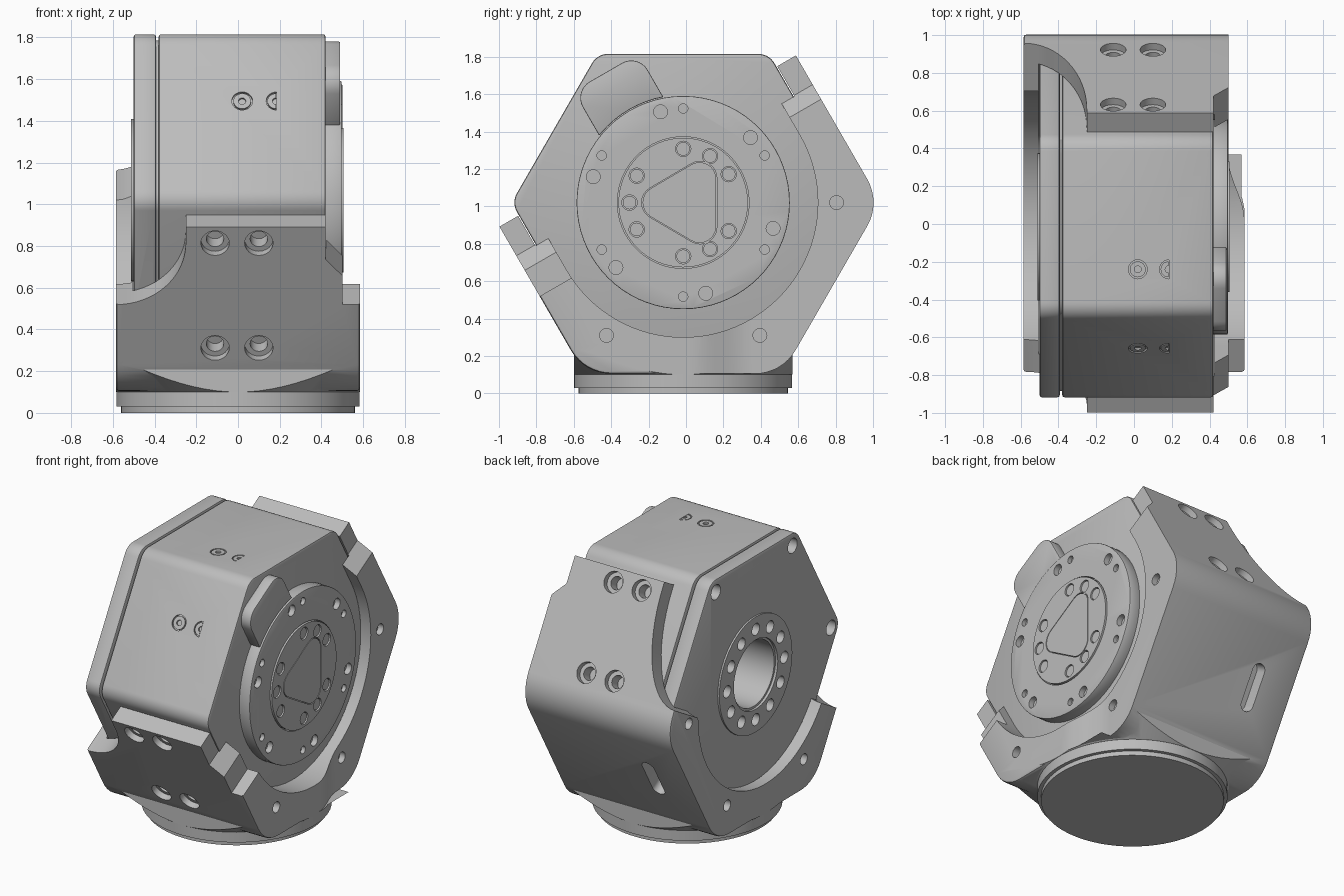
import bpy, bmesh
from math import sin, cos, pi, radians, sqrt
from mathutils import Vector

if "Cube" in bpy.data.objects:
    bpy.data.objects.remove(bpy.data.objects["Cube"])

CY, CZ = -0.015, 1.02          # joint axis runs along x through this point
END = 0.585                    # half width of the housing

metal = bpy.data.materials.new("satin grey metal")
metal.use_nodes = True
metal.diffuse_color = (0.5, 0.5, 0.5, 1)
metal.node_tree.nodes["Principled BSDF"].inputs["Base Color"].default_value = (0.5, 0.5, 0.5, 1)


# Frames map a profile point (a, b) and a height h into space
def side(a, b, h):
    return Vector((h, CY + a, CZ + b))

def up(a, b, h):
    return Vector((a, CY + b, h))

def face(deg):
    c, s = cos(radians(deg)), sin(radians(deg))
    return lambda a, b, h: Vector((a, CY + h * c - b * s, CZ + h * s + b * c))


# Profiles
def circle(r, a=0, b=0, n=48, start=0, sweep=360):
    steps = n if sweep == 360 else n + 1
    angles = [radians(start + sweep * i / n) for i in range(steps)]
    return [(a + r * cos(t), b + r * sin(t)) for t in angles]

def rounded(points, r, n=8):
    out = []
    for i, p in enumerate(points):
        p = Vector(p)
        d0 = (Vector(points[i - 1]) - p).normalized()
        d1 = (Vector(points[(i + 1) % len(points)]) - p).normalized()
        half = d0.angle(d1) / 2
        start, end = p + d0 * r / (sin(half) / cos(half)), p + d1 * r / (sin(half) / cos(half))
        centre = p + (d0 + d1).normalized() * r / sin(half)
        v0, v1 = start - centre, end - centre
        full = v0.angle(v1)
        for k in range(n + 1):
            t = k / n
            v = (v0 * sin((1 - t) * full) + v1 * sin(t * full)) / sin(full)
            out.append(tuple(centre + v))
    return out

def hexagon(apothem, r):
    return rounded(circle(apothem * 2 / sqrt(3), n=6), r)

def box(a0, a1, b0, b1):
    return [(a0, b0), (a1, b0), (a1, b1), (a0, b1)]

def ring_of(r, radius, angles, n=20):
    return [circle(r, radius * cos(radians(t)), radius * sin(radians(t)), n) for t in angles]


# Solids
def prism(name, profiles, frame, lo, hi, top_scale=1):
    if isinstance(profiles[0], tuple):
        profiles = [profiles]
    bm = bmesh.new()
    for pts in profiles:
        low = [bm.verts.new(frame(a, b, lo)) for a, b in pts]
        high = [bm.verts.new(frame(a * top_scale, b * top_scale, hi)) for a, b in pts]
        bm.faces.new(low)
        bm.faces.new(high)
        for i in range(len(pts)):
            j = (i + 1) % len(pts)
            bm.faces.new((low[i], low[j], high[j], high[i]))
    bmesh.ops.recalc_face_normals(bm, faces=bm.faces)
    mesh = bpy.data.meshes.new(name)
    bm.to_mesh(mesh)
    bm.free()
    mesh.materials.append(metal)
    obj = bpy.data.objects.new(name, mesh)
    bpy.context.collection.objects.link(obj)
    return obj

def apply(obj, mod):
    bpy.context.view_layer.objects.active = obj
    bpy.ops.object.modifier_apply(modifier=mod.name)

def combine(obj, operation, other):
    mod = obj.modifiers.new("bool", 'BOOLEAN')
    mod.operation, mod.solver, mod.object = operation, 'EXACT', other
    apply(obj, mod)
    bpy.data.objects.remove(other)

def cut(obj, profiles, frame, lo, hi, top_scale=1):
    combine(obj, 'DIFFERENCE', prism("cutter", profiles, frame, lo, hi, top_scale))

def soften(obj, width):
    mod = obj.modifiers.new("bevel", 'BEVEL')
    mod.width, mod.segments, mod.limit_method, mod.angle_limit = width, 2, 'ANGLE', radians(50)
    apply(obj, mod)


# Housing shell: rounded hexagon with a flared foot
shell = prism("housing_shell", hexagon(0.915, 0.25), side, -END, END)
soften(shell, 0.015)
foot = prism("foot", circle(END, n=72), up, 0.1, 0.22, 1.3)
combine(foot, 'INTERSECT', prism("limit", box(-END, END, -END, END), up, 0, 1))
combine(shell, 'UNION', foot)
combine(shell, 'UNION', prism("neck", circle(END - 0.002, n=72), up, 0.03, 0.24))

# Cavity for the drive body, and open bores on both sides
cut(shell, hexagon(0.8, 0.1), side, -0.505, 0.425)
bore = circle(0.72, n=48, start=180, sweep=180) + [(0.72, 1.5), (-0.72, 1.5)]
tilted = face(30)
for lo, hi in ((-0.7, -0.4), (0.3, 0.7)):
    cut(shell, bore, lambda a, b, h: tilted(h, b, a), lo, hi)

# Open top: straight end cut, then the arms are narrowed on both edges
cut(shell, box(-1, 1, 0.38, 2), tilted, -2, 2)
def scoop(centre, depth):
    arc = [(-END + 0.335 * cos(t), centre - depth * sin(t)) for t in [i * pi / 32 for i in range(17)]]
    return [(-0.8, 1), (-0.25, 1)] + arc + [(-0.8, centre - depth)]
cut(shell, scoop(0.29, 0.34), tilted, -2, 0)
cut(shell, scoop(0.34, 0.70), tilted, 0, 2)
cut(shell, [(0.8, 1), (0.42, 1), (0.42, 0.2), (0.5, 0.11), (0.5, -0.05), (0.8, -0.05)], tilted, -2, 2)
ease = [(0.5 + 0.085 * (0.5 + 0.5 * cos(pi * i / 10)), 0.03 + 0.034 * i) for i in range(11)]
cut(shell, [(0.8, 0.03)] + ease + [(0.5, 1.3), (0.8, 1.3)], up, 0.105, 2)

# Countersunk arm screws, flange screws and the cable slot
screws = [(x, s) for x in (-0.11, 0.1) for s in (-0.29, 0.29)]
for deg in (30, 210):
    cut(shell, [circle(0.042, x, s, 24) for x, s in screws], face(deg), 0.7, 1)
    cut(shell, [circle(0.068, x, s, 24) for x, s in screws], face(deg), 0.875, 1)
for lo, hi in ((-0.7, -0.53), (0.46, 0.7)):
    cut(shell, ring_of(0.037, 0.82, (0, -60, -120)), side, lo, hi)
slot = circle(0.045, -0.3, 0.11, 12, 0, 180) + circle(0.045, -0.3, -0.11, 12, 180, 180)
cut(shell, slot, face(-30), 0.83, 1.2)

# Mounting foot disc
prism("foot_disc", circle(0.56, n=72), up, 0, 0.04)

# Drive body with shallow screw marks on the two upper faces
body = prism("drive_body", hexagon(0.795, 0.1), side, -0.38, 0.42)
soften(body, 0.012)
for deg, s in ((90, 0.225), (150, -0.09)):
    marks = [circle(0.05, 0.02, s, 24), circle(0.05, 0.185, s, 12, 90, 180)]
    cut(body, marks, face(deg), 0.783, 0.9)
    pins = [circle(0.042, 0.02, s, 24), circle(0.042, 0.183, s, 12, 90, 180)]
    screw = prism("body_screws", pins, face(deg), 0.75, 0.794)
    cut(screw, [circle(0.018, 0.02, s, 12), circle(0.018, 0.183, s, 8, 90, 180)], face(deg), 0.775, 0.9)

# Rear cover plate, spaced from the body by a core
cover = prism("rear_cover", hexagon(0.795, 0.1), side, -0.5, -0.393)
soften(cover, 0.012)
cut(cover, ring_of(0.05, 0.82, (60, 120, 180)), side, -0.6, -0.43)
cut(cover, circle(0.042, -0.45, 0.1, 20), face(210), 0.76, 1)
cut(cover, circle(0.3), side, -0.6, -0.3)
core = prism("spacer_core", hexagon(0.765, 0.1), side, -0.4, -0.37)
cut(core, circle(0.3), side, -0.6, -0.3)
cut(body, circle(0.22), side, -0.5, -0.2)

# Rear bearing ring with its bolt circle
bearing = prism("rear_bearing_ring", circle(0.39, n=64), side, -0.512, -0.37)
cut(bearing, circle(0.22), side, -0.6, -0.3)
cut(bearing, ring_of(0.04, 0.305, range(0, 360, 30)), side, -0.6, -0.45)
cut(bearing, circle(0.235), side, -0.6, -0.495)
cut(cover, circle(0.385), side, -0.505, -0.38)

# Output flange with two hole patterns
flange = prism("output_flange", circle(0.57, n=72), side, 0.41, 0.497)
soften(flange, 0.006)
cut(flange, ring_of(0.037, 0.5, range(44, 404, 60)), side, 0.46, 0.6)
cut(flange, ring_of(0.025, 0.503, range(30, 390, 60)), side, 0.47, 0.6)
cut(flange, circle(0.352, n=64), side, 0.45, 0.6)

# Output hub with bolts and a rounded triangular cap
hub = prism("output_hub", circle(0.346, n=64), side, 0.44, 0.505)
cut(hub, ring_of(0.041, 0.287, (90, 60, 32, -32, -60, -90, -150, 180, 150)), side, 0.485, 0.6)
prism("hub_bolts", ring_of(0.036, 0.287, (90, 60, 32, -32, -60, -90, -150, 180, 150)), side, 0.47, 0.498)
def triangle(grow):
    pts = [(r * cos(radians(t)), r * sin(radians(t)))
           for r, t in ((0.31, 180), (0.34, -58), (0.34, 58))]
    return rounded(pts, 0.09 + grow)
cut(hub, triangle(0), side, 0.49, 0.6)
cap = prism("hub_cap", [(a * 0.975, b * 0.975) for a, b in triangle(0)], side, 0.46, 0.505)

# Rounded connector boss beside the flange
corner = face(120)
boss = prism("connector_boss", rounded(box(-0.19, 0.21, 0.4, 0.81), 0.1),
             lambda a, b, h: corner(h, a, b), 0.41, 0.49)
cut(boss, circle(0.574, n=72), side, 0.3, 0.6)
soften(boss, 0.006)

# Smooth curved walls, keep machined edges crisp
bpy.ops.object.select_all(action='DESELECT')
for obj in bpy.context.collection.objects:
    if obj.type == 'MESH':
        obj.select_set(True)
        bpy.context.view_layer.objects.active = obj
bpy.ops.object.shade_smooth_by_angle(angle=radians(28))
